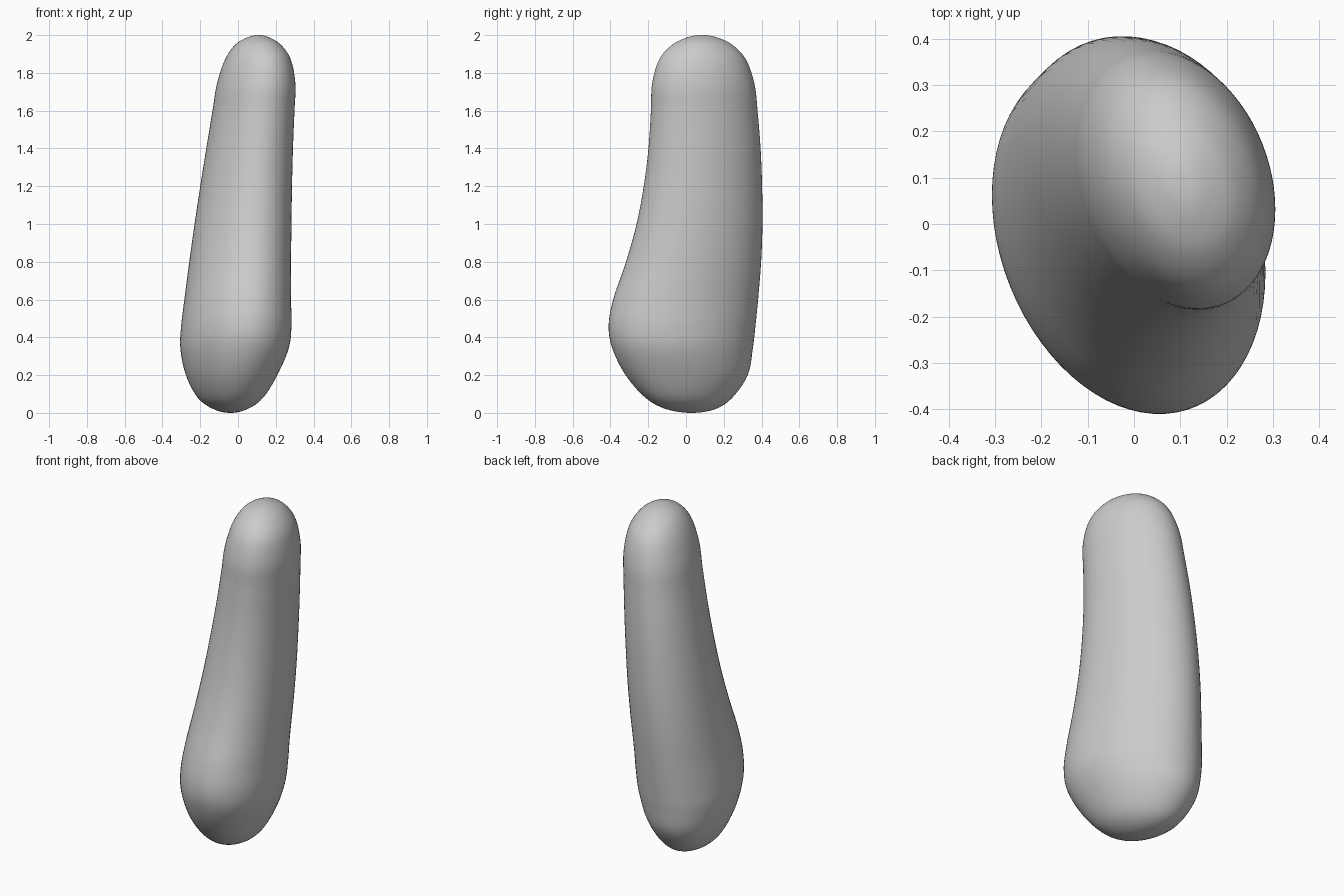
import bpy, bmesh
from math import sin, cos, asin, pi

if "Cube" in bpy.data.objects:
    bpy.data.objects.remove(bpy.data.objects["Cube"])

# Cross-section extents: z, x min, x max, y min, y max
SECTIONS = [
    (0.00, -0.040, -0.040, 0.030, 0.030),
    (0.02, -0.130, 0.050, -0.105, 0.155),
    (0.08, -0.213, 0.133, -0.215, 0.245),
    (0.20, -0.276, 0.208, -0.320, 0.327),
    (0.34, -0.305, 0.268, -0.390, 0.354),
    (0.46, -0.301, 0.283, -0.410, 0.368),
    (0.60, -0.284, 0.281, -0.386, 0.382),
    (0.80, -0.258, 0.281, -0.318, 0.398),
    (1.00, -0.230, 0.283, -0.262, 0.405),
    (1.20, -0.200, 0.286, -0.224, 0.403),
    (1.40, -0.168, 0.291, -0.199, 0.395),
    (1.60, -0.135, 0.299, -0.186, 0.379),
    (1.74, -0.112, 0.304, -0.180, 0.363),
    (1.87, -0.069, 0.280, -0.143, 0.318),
    (1.95, -0.014, 0.226, -0.072, 0.244),
    (1.99, 0.056, 0.160, 0.013, 0.157),
    (2.00, 0.110, 0.110, 0.085, 0.085),
]
SKEW = asin(-0.22)   # leans the ellipses in plan
SIDES, STEPS = 72, 6

rows = [(z, (a + b) / 2, (c + d) / 2, (b - a) / 2, (d - c) / 2)
        for z, a, b, c, d in SECTIONS]


def mirrored(r):
    return (r[0], r[1], r[2], -r[3], -r[4])


# Mirrored end rows keep the poles round
rows = [mirrored(rows[1])] + rows + [mirrored(rows[-2])]


def spline(p0, p1, p2, p3, t):
    return 0.5 * (2 * p1 + (p2 - p0) * t + (2 * p0 - 5 * p1 + 4 * p2 - p3) * t * t
                  + (3 * p1 - p0 - 3 * p2 + p3) * t ** 3)


levels = [[spline(*v, k / STEPS) for v in zip(*rows[i - 1:i + 3])]
          for i in range(1, len(rows) - 2) for k in range(STEPS)][1:]

# Lofted body with closed poles
bm = bmesh.new()
rings = []
for z, cx, cy, rx, ry in levels:
    rings.append([bm.verts.new((cx + rx * cos(2 * pi * j / SIDES),
                                cy + ry * sin(2 * pi * j / SIDES + SKEW), z))
                  for j in range(SIDES)])
bottom = bm.verts.new((rows[1][1], rows[1][2], 0))
top = bm.verts.new((rows[-2][1], rows[-2][2], 2))
for j in range(SIDES):
    n = (j + 1) % SIDES
    for lo, hi in zip(rings, rings[1:]):
        bm.faces.new((lo[j], lo[n], hi[n], hi[j]))
    bm.faces.new((bottom, rings[0][n], rings[0][j]))
    bm.faces.new((top, rings[-1][j], rings[-1][n]))
for f in bm.faces:
    f.smooth = True

mesh = bpy.data.meshes.new("rounded_body")
bm.to_mesh(mesh)
bm.free()
body = bpy.data.objects.new("rounded_body", mesh)
bpy.context.collection.objects.link(body)
